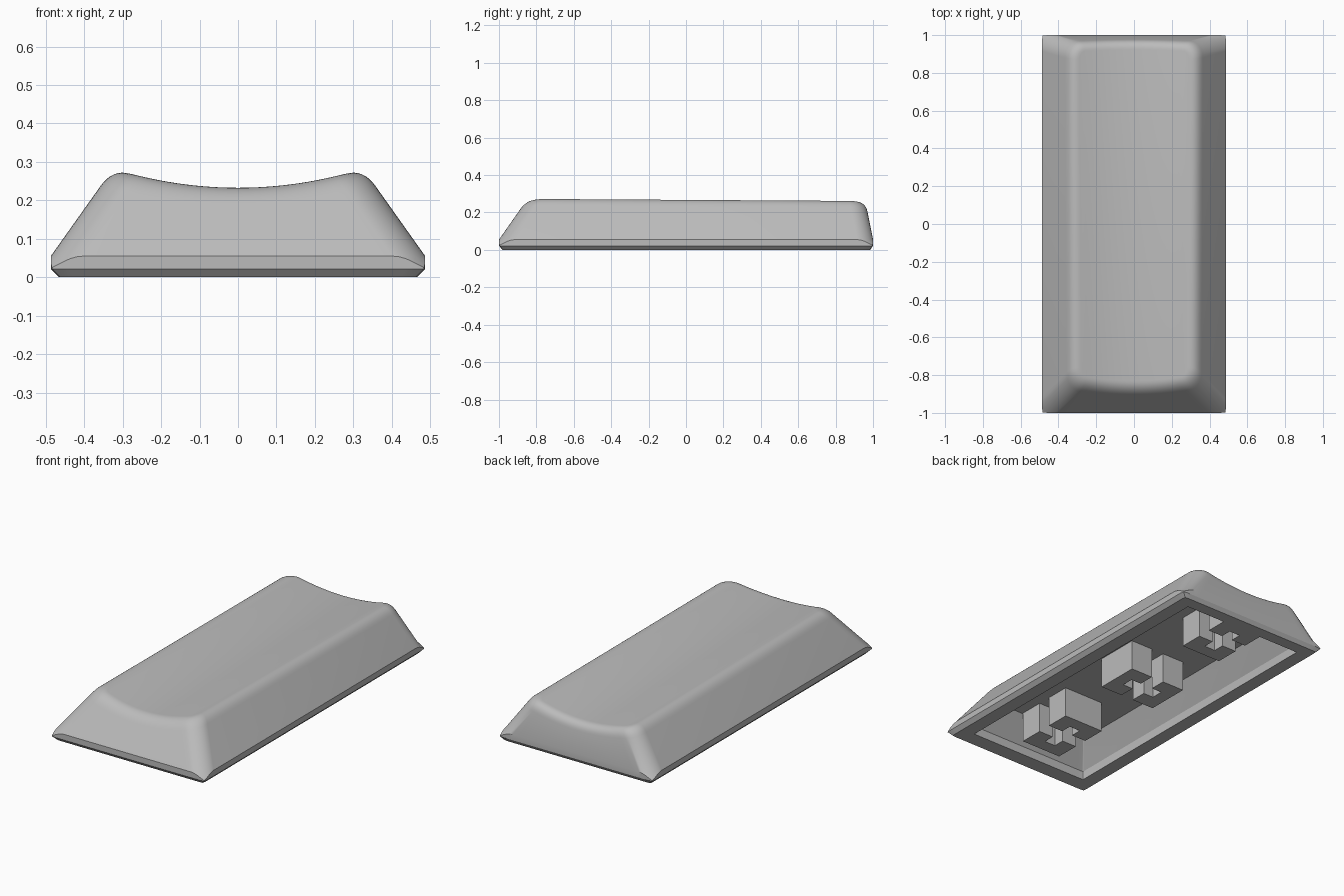
import bpy, bmesh, math
from mathutils import Vector, Matrix

if "Cube" in bpy.data.objects:
    bpy.data.objects.remove(bpy.data.objects["Cube"])

grey = bpy.data.materials.new("plain grey")
grey.use_nodes = True
colour = (0.5, 0.5, 0.5, 1)
grey.diffuse_color = colour
grey.node_tree.nodes["Principled BSDF"].inputs["Base Color"].default_value = colour

CORNER, STRAIGHT = 8, 20
BAND_Z, CEILING = 0.055, 0.18


def add_object(name, bm):
    bmesh.ops.recalc_face_normals(bm, faces=bm.faces)
    mesh = bpy.data.meshes.new(name)
    bm.to_mesh(mesh)
    bm.free()
    mesh.materials.append(grey)
    obj = bpy.data.objects.new(name, mesh)
    bpy.context.collection.objects.link(obj)
    return obj


def outline(hx, front, back, r, z, squared=False, drop=0):
    """Rounded rectangle; squared pushes the corners out, drop lowers them."""
    half = []
    for side in (-1, 1):
        corner = []
        for i in range(CORNER + 1):
            a = math.pi / 2 * i / CORNER
            c, s = math.cos(a), math.sin(a)
            k = min(1 / max(c, s), 1.36) if squared else 1
            corner.append((side * (hx - r + r * k * c), r * (1 - k * s),
                           z - drop * (k - 1) / 0.36))
        if side < 0:
            half += corner
            half += [((hx - r) * (2 * i / STRAIGHT - 1), 0, z) for i in range(1, STRAIGHT)]
        else:
            half += corner[::-1]
    return ([Vector((x, front + d, h)) for x, d, h in half]
            + [Vector((x, back - d, h)) for x, d, h in reversed(half)])


def wall_outline(z, inset=0):
    """Section of the tapered body at a height."""
    h = z - BAND_Z
    return outline(0.487 - 0.71 * h - inset, -1 + 0.7 * h + inset,
                   1 - 0.2 * h - inset, 0.085 - inset, z)


def dish(x, y):
    return 0.2265 + 0.47 * x * x - 0.0075 * y


def on_dish(i, inset):
    z = 0.26
    for _ in range(8):
        p = wall_outline(z, 0)[i]
        z = dish(p.x, p.y)
    p = wall_outline(z, inset)[i]
    return Vector((p.x, p.y, dish(p.x, p.y)))


# Cap shell, lofted from the cavity ceiling down, round the rim and up to the dish
base = wall_outline(BAND_Z)
count = len(base)
edge = [on_dish(i, 0) for i in range(count)]
inner = [on_dish(i, 0.045) for i in range(count)]
start = [b.lerp(e, 1 - 0.045 / (e.z - BAND_Z)) for b, e in zip(base, edge)]

rings = [
    outline(0.305, -0.79, 0.88, 0.004, CEILING),
    outline(0.385, -0.89, 0.915, 0.004, 0.05),
    outline(0.385, -0.89, 0.915, 0.004, 0),
    outline(0.465, -0.98, 0.985, 0.07, 0, True),
    outline(0.487, -1, 1, 0.085, 0.022, True),
    outline(0.487, -1, 1, 0.085, BAND_Z, True, 0.03),
    base,
]
STEPS = 8
for j in range(STEPS + 1):
    t = j / STEPS
    rings.append([s.lerp(e, t).lerp(e.lerp(n, t), t) for s, e, n in zip(start, edge, inner)])

bm = bmesh.new()
loops = [[bm.verts.new(p) for p in ring] for ring in rings]
for low, high in zip(loops, loops[1:]):
    for i in range(count):
        j = (i + 1) % count
        bm.faces.new((low[i], low[j], high[j], high[i]))
for loop in (loops[0], loops[-1]):
    for i in range(count // 2 - 1):
        bm.faces.new((loop[i], loop[i + 1], loop[count - 2 - i], loop[count - 1 - i]))
bmesh.ops.remove_doubles(bm, verts=bm.verts, dist=0.00005)
cap = add_object("cap_shell", bm)
bpy.context.view_layer.objects.active = cap
cap.select_set(True)
bpy.ops.object.shade_smooth_by_angle(angle=math.radians(30))
cap.select_set(False)


# Sockets: pairs of notched blocks facing each other across a cross-shaped slot
def add_socket(name, y, turned):
    near, far, wide, notch, deep = 0.04, 0.18, 0.128, 0.035, 0.105
    profile = [(near, -wide), (far, -wide), (far, wide), (near, wide),
               (near, notch), (deep, notch), (deep, -notch), (near, -notch)]
    bm = bmesh.new()
    for side in (-1, 1):
        face = bm.faces.new([bm.verts.new((side * px, py, 0.004)) for px, py in profile])
        top = bmesh.ops.extrude_face_region(bm, geom=[face])["geom"]
        bmesh.ops.translate(bm, vec=(0, 0, CEILING), verts=[
            v for v in top if isinstance(v, bmesh.types.BMVert)])
    if turned:
        bmesh.ops.rotate(bm, verts=bm.verts, matrix=Matrix.Rotation(math.pi / 2, 3, "Z"))
    bmesh.ops.translate(bm, verts=bm.verts, vec=(0, y, 0))
    add_object(name, bm)


add_socket("front_socket", -0.605, True)
add_socket("middle_socket", 0.07, False)
add_socket("back_socket", 0.745, True)
